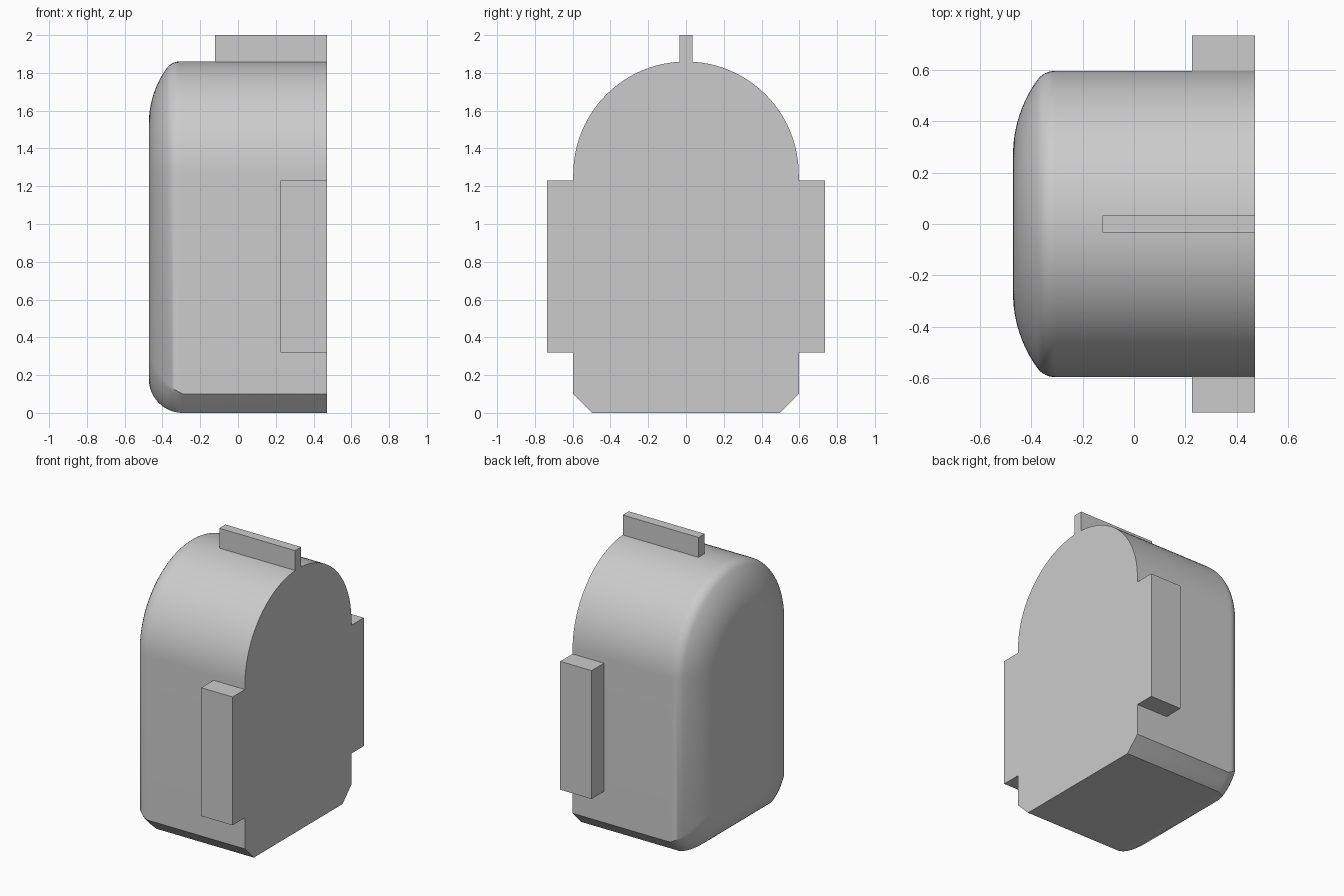
import bpy, bmesh
from math import sin, cos, pi, sqrt, radians

cube = bpy.data.objects.get("Cube")
if cube:
    bpy.data.objects.remove(cube, do_unlink=True)

grey = bpy.data.materials.new("plain grey")
grey.use_nodes = True
grey.diffuse_color = (0.6, 0.6, 0.6, 1)
grey.node_tree.nodes["Principled BSDF"].inputs["Base Color"].default_value = (0.6, 0.6, 0.6, 1)

BACK = 0.472       # flat mounting side
ARCH_Z = 1.263     # centre of the arched top
HALF_W = 0.597
BASE_R = 0.18      # rounding of the lower edge


def finish(name, bm):
    bmesh.ops.recalc_face_normals(bm, faces=bm.faces[:])
    mesh = bpy.data.meshes.new(name)
    bm.to_mesh(mesh)
    bm.free()
    mesh.materials.append(grey)
    obj = bpy.data.objects.new(name, mesh)
    bpy.context.collection.objects.link(obj)
    return obj


def box(name, x0, x1, y0, y1, z0, z1):
    bm = bmesh.new()
    bmesh.ops.create_cube(bm, size=1)
    for v in bm.verts:
        v.co = ((x0 + x1) / 2 + v.co.x * (x1 - x0),
                (y0 + y1) / 2 + v.co.y * (y1 - y0),
                (z0 + z1) / 2 + v.co.z * (z1 - z0))
    return finish(name, bm)


def section(x, half):
    """Arched outline whose bottom corners turn from bevelled to round."""
    t = min(x + BACK, BASE_R)
    floor = BASE_R - sqrt(max(0, BASE_R ** 2 - (BASE_R - t) ** 2))
    blend = 1 - t / BASE_R
    corner = 0.1 + 0.08 * blend
    right = []
    for i in range(9):
        f, a = i / 8, i / 8 * pi / 2
        across = (1 - blend) * f + blend * sin(a)
        rise = (1 - blend) * f + blend * (1 - cos(a))
        right.append((half - corner + corner * across, floor + corner * rise))
    arch = [(half * cos(i * pi / 48), ARCH_Z + half * sin(i * pi / 48)) for i in range(49)]
    left = [(-y, z) for y, z in reversed(right)]
    return [(x, y, z) for y, z in right + arch + left]


# Body: shallow dome, tight shoulder, then a straight run to the flat side
crown, shoulder, limit = 0.5, 0.083, radians(36)
rings = []
for i in range(13):
    a = limit * i / 12
    rings.append((-BACK + crown * (1 - cos(a)), 0.269 + crown * sin(a)))
x0 = rings[-1][0]
for i in range(1, 9):
    a = limit + (pi / 2 - limit) * i / 8
    rings.append((x0 + shoulder * (cos(limit) - cos(a)),
                  HALF_W - shoulder * (1 - sin(a))))
rings += [(-BACK + BASE_R, HALF_W), (BACK, HALF_W)]
rings.sort()

bm = bmesh.new()
loops = [[bm.verts.new(p) for p in section(x, half)] for x, half in rings]
for a, b in zip(loops, loops[1:]):
    for i in range(len(a)):
        j = (i + 1) % len(a)
        bm.faces.new((a[i], a[j], b[j], b[i]))
bm.faces.new(loops[0])
bm.faces.new(loops[-1])
body = finish("body", bm)
bpy.ops.object.select_all(action='DESELECT')
body.select_set(True)
bpy.context.view_layer.objects.active = body
bpy.ops.object.shade_smooth_by_angle(angle=radians(30))

# Mounting flanges and the top ridge
box("left_flange", 0.226, BACK, 0.58, 0.735, 0.32, 1.23)
box("right_flange", 0.226, BACK, -0.735, -0.58, 0.32, 1.23)
box("top_ridge", -0.123, BACK, -0.034, 0.034, 1.84, 2.0)
